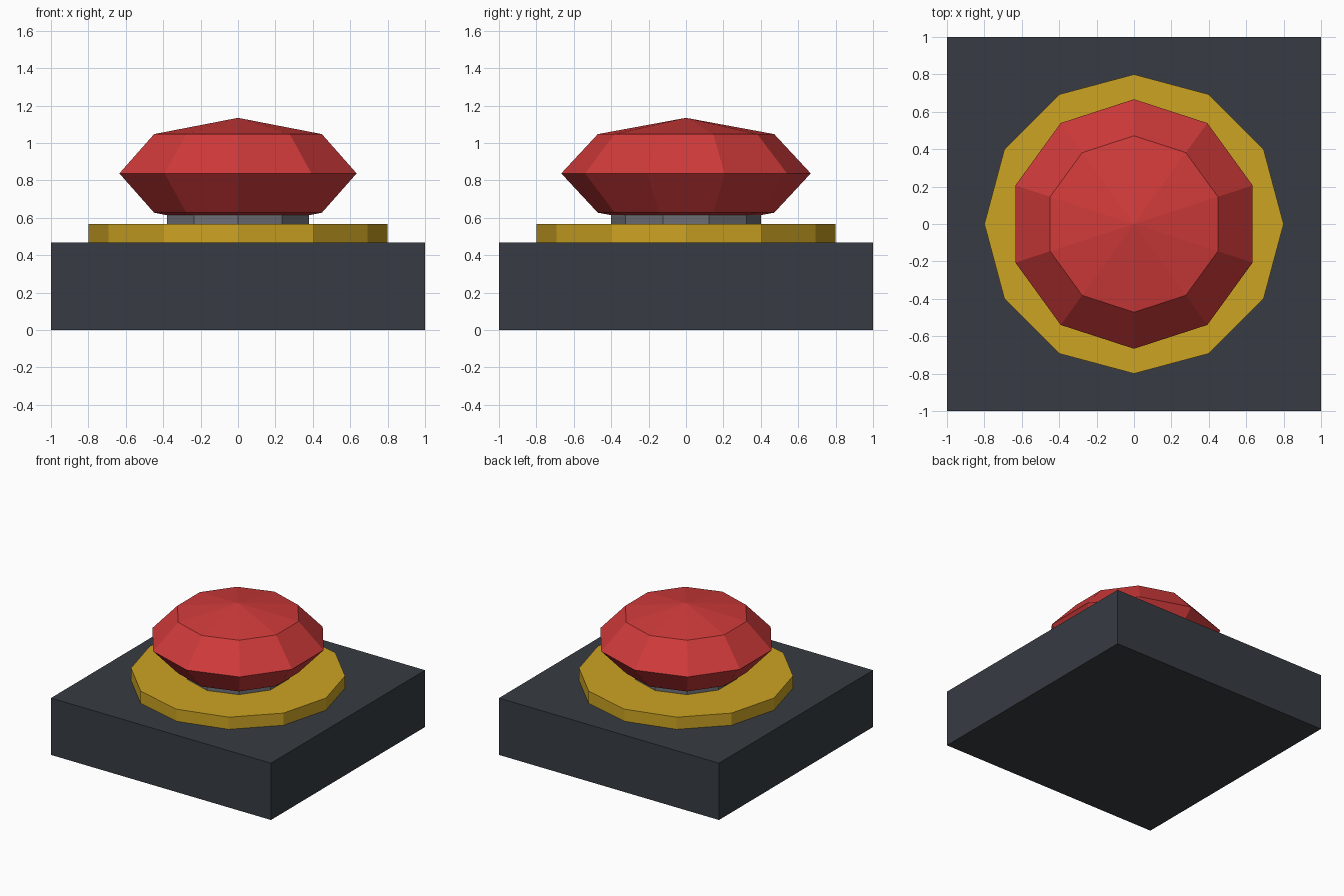
import bpy, bmesh, math

if "Cube" in bpy.data.objects:
    bpy.data.objects.remove(bpy.data.objects["Cube"])


def srgb(h):
    vals = [int(h[i:i + 2], 16) / 255 for i in (0, 2, 4)]
    return [v / 12.92 if v <= 0.04045 else ((v + 0.055) / 1.055) ** 2.4 for v in vals] + [1]


def material(name, h):
    m = bpy.data.materials.new(name)
    m.diffuse_color = srgb(h)
    m.use_nodes = True
    m.node_tree.nodes["Principled BSDF"].inputs["Base Color"].default_value = m.diffuse_color
    return m


def finish(name, bm, mat):
    bmesh.ops.recalc_face_normals(bm, faces=bm.faces)
    me = bpy.data.meshes.new(name)
    bm.to_mesh(me)
    bm.free()
    me.materials.append(mat)
    ob = bpy.data.objects.new(name, me)
    bpy.context.collection.objects.link(ob)
    return ob


def lathe(name, profile, sides, mat, turn=math.pi / 2):
    """Faceted solid of revolution from (radius, z) points; the ends are capped, or pointed at radius 0."""
    bm = bmesh.new()
    rings = []
    for r, z in profile:
        n = sides if r > 0 else 1
        rings.append([bm.verts.new((r * math.cos(turn + i * math.tau / sides),
                                    r * math.sin(turn + i * math.tau / sides), z)) for i in range(n)])
    for a, b in zip(rings, rings[1:]):
        for i in range(sides):
            j = (i + 1) % sides
            quad = [a[i % len(a)], a[j % len(a)], b[j % len(b)], b[i % len(b)]]
            bm.faces.new(list(dict.fromkeys(quad)))
    for ring in (rings[0], rings[-1]):
        if len(ring) > 1:
            bm.faces.new(ring)
    return finish(name, bm, mat)


slate = material("dark slate", "373c43")
gold = material("gold yellow", "cca323")
grey = material("mid grey", "6c6f76")
red = material("button red", "d03a3a")

# Square base block
BASE, COLLAR = 0.467, 0.567
lathe("base", [(math.sqrt(2), 0), (math.sqrt(2), BASE)], 4, slate, math.pi / 4)

# Twelve-sided collar plate
lathe("collar", [(0.8, BASE), (0.8, COLLAR)], 12, gold)

# Ten-sided stem under the button
lathe("stem", [(0.4, COLLAR), (0.4, 0.667)], 10, grey)

# Squashed low-poly ball as the button
R, H, MID = 0.667, 0.297, 0.837
ball = [(0, MID - H)]
ball += [(R * math.cos(t), MID + H * math.sin(t)) for t in (-math.pi / 4, 0, math.pi / 4)]
ball += [(0, MID + H)]
lathe("button", ball, 10, red)
